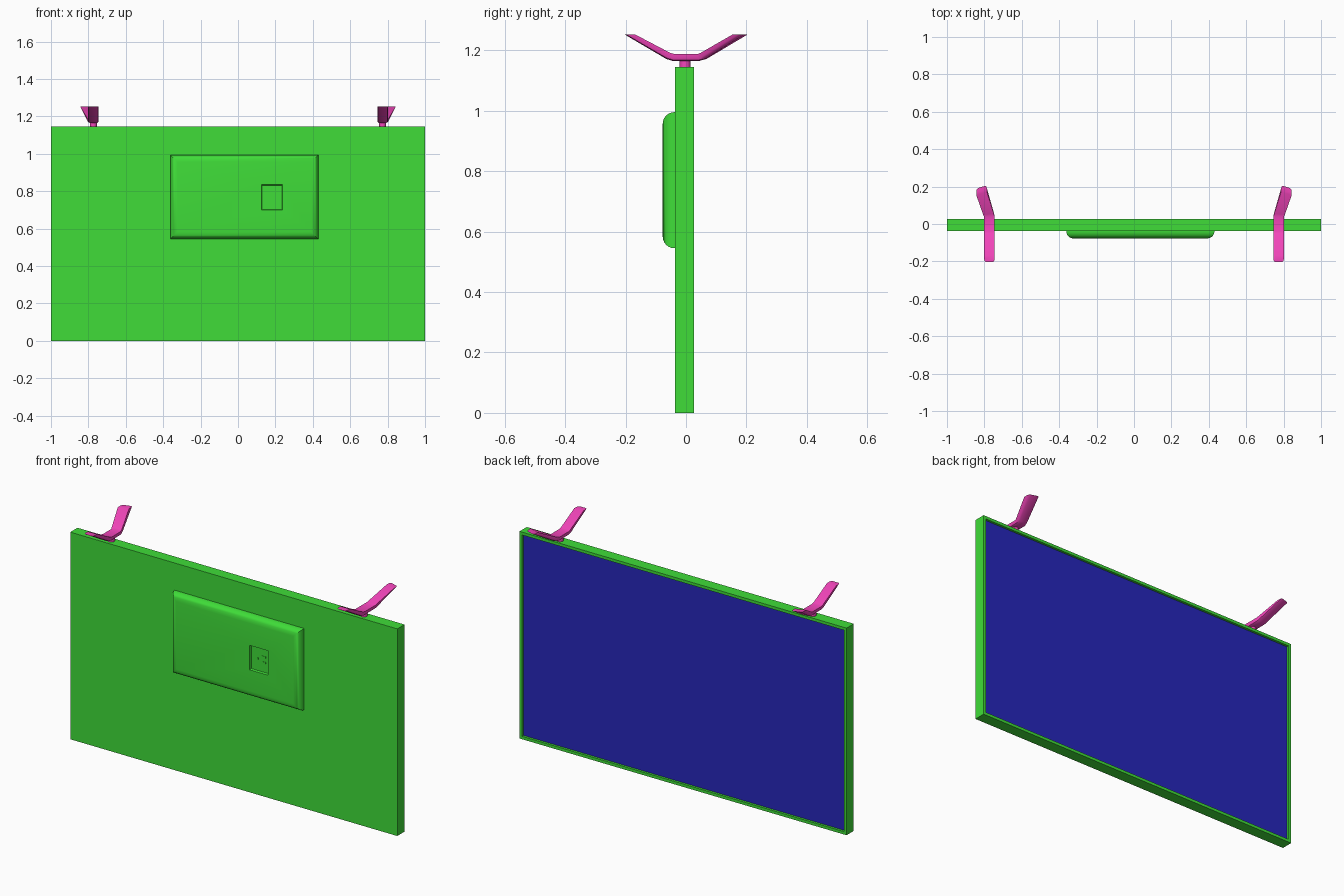
import bpy, bmesh, math

if "Cube" in bpy.data.objects:
    bpy.data.objects.remove(bpy.data.objects["Cube"])


def material(name, color):
    m = bpy.data.materials.new(name)
    m.diffuse_color = color
    m.use_nodes = True
    m.node_tree.nodes["Principled BSDF"].inputs["Base Color"].default_value = m.diffuse_color
    return m


GREEN = material("casing_green", (0.05, 0.72, 0.04, 1))
BLUE = material("screen_blue", (0.02, 0.02, 0.5, 1))
PINK = material("foot_pink", (0.9, 0.06, 0.5, 1))


def finish(bm, name, mat):
    bmesh.ops.recalc_face_normals(bm, faces=bm.faces)
    me = bpy.data.meshes.new(name)
    bm.to_mesh(me)
    bm.free()
    ob = bpy.data.objects.new(name, me)
    bpy.context.collection.objects.link(ob)
    if mat:
        me.materials.append(mat)
    return ob


def loft(name, rings, mat, cap_start=True, cap_end=True):
    """Bridge a sequence of equal-sized point rings and cap the ends."""
    bm = bmesh.new()
    vs = [[bm.verts.new(p) for p in r] for r in rings]
    n = len(rings[0])
    for a, b in zip(vs, vs[1:]):
        for i in range(n):
            j = (i + 1) % n
            bm.faces.new((a[i], a[j], b[j], b[i]))
    if cap_start:
        bm.faces.new(vs[0])
    if cap_end:
        bm.faces.new(vs[-1])
    return finish(bm, name, mat)


def rect(x0, x1, z0, z1, y, inset=0.0):
    return [(x0 + inset, y, z0 + inset), (x1 - inset, y, z0 + inset),
            (x1 - inset, y, z1 - inset), (x0 + inset, y, z1 - inset)]


def smooth(ob):
    bpy.ops.object.select_all(action='DESELECT')
    ob.select_set(True)
    bpy.context.view_layer.objects.active = ob
    bpy.ops.object.shade_smooth_by_angle(angle=math.radians(35))


# Thin casing with a recess for the screen
H = 1.145
BEZEL = 0.016
loft("casing", [rect(-1, 1, 0, H, -0.037),
                rect(-1, 1, 0, H, 0.026),
                rect(-1, 1, 0, H, 0.026, BEZEL),
                rect(-1, 1, 0, H, 0.012, BEZEL)], GREEN)

# Screen panel seated in the recess
loft("screen", [rect(-1, 1, 0, H, 0.010, BEZEL + 0.0005),
                rect(-1, 1, 0, H, 0.014, BEZEL + 0.0005)], BLUE)

# Electronics housing with rounded rim
rings = [rect(-0.362, 0.43, 0.545, 0.995, -0.035)]
for i in range(7):
    a = math.radians(90 * i / 6)
    rings.append(rect(-0.362, 0.43, 0.545, 0.995,
                      -0.039 - 0.038 * math.sin(a), 0.038 * (1 - math.cos(a))))
housing = loft("electronics_housing", rings, GREEN)

# Connector pocket cut into the housing
cutter = loft("pocket_cutter", [rect(0.125, 0.237, 0.70, 0.835, -0.1),
                                rect(0.125, 0.237, 0.70, 0.835, -0.077),
                                rect(0.125, 0.237, 0.70, 0.835, -0.065, 0.003)], None)
cutter.hide_render = True
cutter.hide_viewport = True
cut = housing.modifiers.new("pocket", 'BOOLEAN')
cut.object = cutter
cut.solver = 'EXACT'
smooth(housing)

# Small sockets on the pocket floor
for k, (x, z, w) in enumerate([(0.165, 0.77, 0.005), (0.205, 0.788, 0.011), (0.205, 0.757, 0.011)]):
    loft(f"socket_{k + 1}", [rect(x - w, x + w, z - 0.004, z + 0.004, -0.06),
                             rect(x - w, x + w, z - 0.004, z + 0.004, -0.067)], GREEN)

# Feet: (x offset, tip skew, lower y/z, upper y/z) along the V-shaped path
STATIONS = [(0, 0, -0.203, 1.252, -0.168, 1.252),
            (0, 0, -0.065, 1.171, -0.052, 1.191),
            (0, 0, -0.045, 1.165, -0.037, 1.187),
            (0, 0, 0.045, 1.165, 0.037, 1.187),
            (0.005, 0.004, 0.065, 1.171, 0.052, 1.191),
            (0.042, 0.009, 0.198, 1.252, 0.163, 1.252)]
# Cross-section: (across, from lower 0 to upper 1)
SECTION = [(-0.018, 0), (0.018, 0), (0.0255, 0.15), (0.028, 0.45), (0.028, 1),
           (-0.028, 1), (-0.028, 0.45), (-0.0255, 0.15)]

for side, label in ((-1, "left"), (1, "right")):
    rings = []
    for dx, skew, ly, lz, uy, uz in STATIONS:
        rings.append([(side * (0.773 + dx + u), ly + (uy - ly) * t - skew * u / 0.028,
                       lz + (uz - lz) * t) for u, t in SECTION])
    smooth(loft(f"{label}_foot", rings, PINK))

    # Short round neck joining the foot to the casing
    neck = [[(side * 0.773 + 0.018 * math.cos(a), 0.018 * math.sin(a) - 0.003, z)
             for a in (2 * math.pi * i / 20 for i in range(20))]
            for z in (1.14, 1.168)]
    smooth(loft(f"{label}_neck", neck, PINK))
